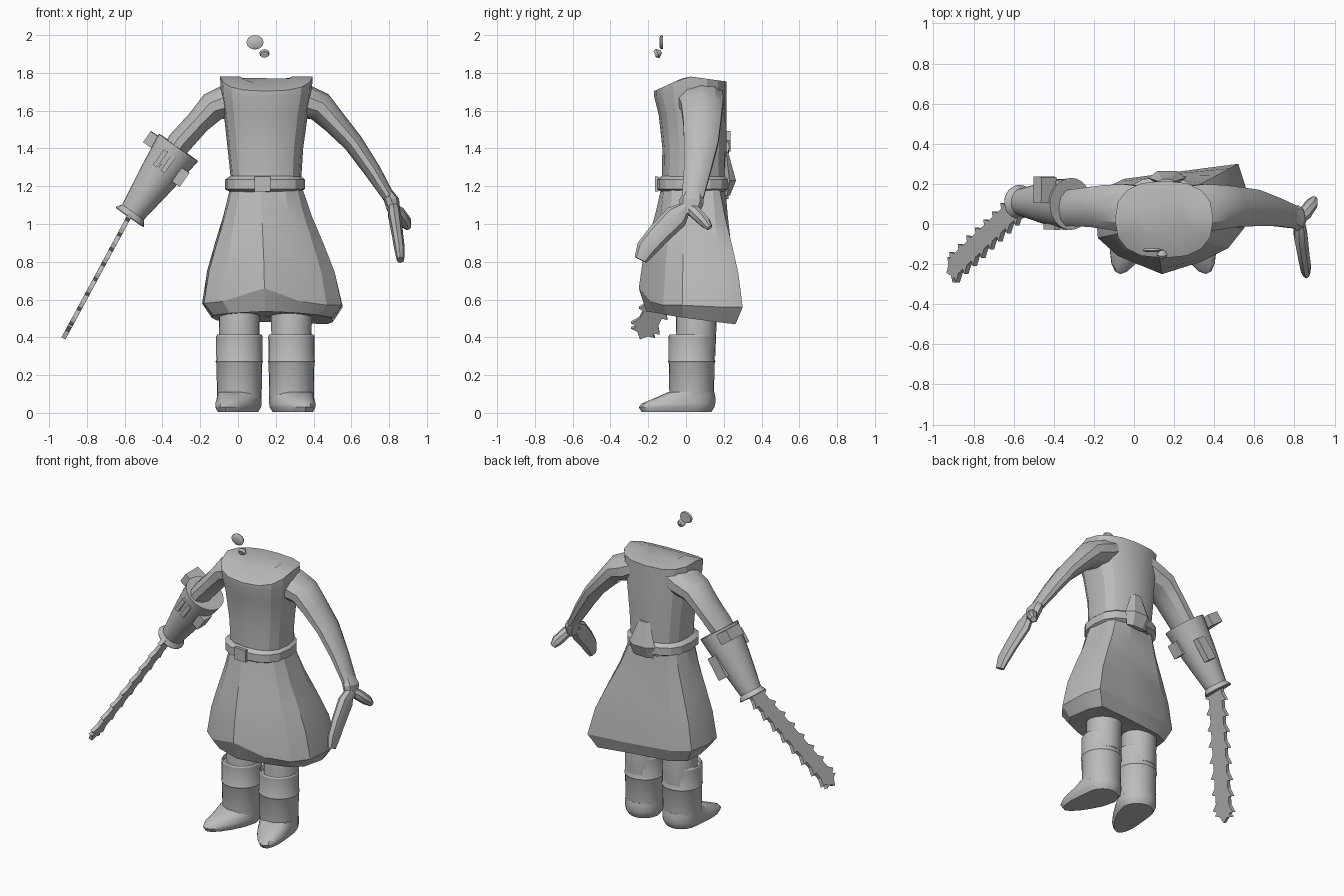
import bpy, bmesh, math
from mathutils import Vector

cube = bpy.data.objects.get("Cube")
if cube:
    bpy.data.objects.remove(cube, do_unlink=True)

grey = bpy.data.materials.new("plain_grey")
grey.use_nodes = True
grey.diffuse_color = (0.5, 0.5, 0.5, 1)
grey.node_tree.nodes["Principled BSDF"].inputs["Base Color"].default_value = grey.diffuse_color
MID = 0.145  # body centre line in x


def finish(name, bm, angle=25):
    bmesh.ops.recalc_face_normals(bm, faces=bm.faces)
    mesh = bpy.data.meshes.new(name)
    bm.to_mesh(mesh)
    bm.free()
    mesh.materials.append(grey)
    ob = bpy.data.objects.new(name, mesh)
    bpy.context.collection.objects.link(ob)
    bpy.ops.object.select_all(action='DESELECT')
    ob.select_set(True)
    bpy.context.view_layer.objects.active = ob
    bpy.ops.object.shade_smooth_by_angle(angle=math.radians(angle))
    return ob


def loft(name, rings, angle=25, caps=True):
    bm = bmesh.new()
    loops = [[bm.verts.new(p) for p in ring] for ring in rings]
    n = len(loops[0])
    for a, b in zip(loops, loops[1:]):
        for i in range(n):
            j = (i + 1) % n
            bm.faces.new((a[i], a[j], b[j], b[i]))
    if caps:
        bm.faces.new(loops[0])
        bm.faces.new(loops[-1])
    return finish(name, bm, angle)


def oval(x0, x1, y0, y1, z, n=16, power=0.8, tilt=0.0):
    """Rounded horizontal ring filling the given bounds."""
    pts = []
    for i in range(n):
        a = 2 * math.pi * i / n
        c, s = math.cos(a), math.sin(a)
        c, s = (math.copysign(abs(v) ** power, v) for v in (c, s))
        pts.append(Vector(((x0 + x1) / 2 + c * (x1 - x0) / 2,
                           (y0 + y1) / 2 + s * (y1 - y0) / 2, z - tilt * s)))
    return pts


def tube(name, stations, n=10, angle=30, hint=(0, 1, 0)):
    """Stations are (centre, half width across, half width along hint)."""
    rings = []
    pts = [Vector(s[0]) for s in stations]
    for k, (_, a, b) in enumerate(stations):
        d = (pts[min(k + 1, len(pts) - 1)] - pts[max(k - 1, 0)]).normalized()
        u = d.cross(Vector(hint)).normalized()
        v = u.cross(d)
        rings.append([pts[k] + u * a * math.cos(t) + v * b * math.sin(t)
                      for t in (2 * math.pi * i / n for i in range(n))])
    return loft(name, rings, angle)


def block(name, centre, axes, size):
    bm = bmesh.new()
    bmesh.ops.create_cube(bm, size=1)
    for v in bm.verts:
        v.co = Vector(centre) + sum((ax * s * c for ax, s, c in zip(axes, size, v.co)), Vector())
    return finish(name, bm)


# Torso with a sloping closed neckline
torso = [oval(-0.03, 0.33, -0.13, 0.21, 1.16), oval(-0.055, 0.345, -0.125, 0.215, 1.4),
         oval(-0.075, 0.37, -0.145, 0.215, 1.58), oval(-0.09, 0.39, -0.17, 0.215, 1.68)]
for f in (1.0, 0.55):
    ring = oval(MID - 0.24 * f, MID + 0.25 * f, 0.03 - 0.2 * f, 0.03 + 0.185 * f, 1.78)
    for p in ring:
        p.z -= 0.45 * max(0, -p.y) + 0.14 * max(0, p.y - 0.03)
    torso.append(ring)
loft("torso", torso)

# Flared skirt: an uneven hem outline scaled up to the waist
hem = [(-0.18, -0.07, 0.58), (-0.08, -0.16, 0.59), (0.14, -0.25, 0.66), (0.33, -0.19, 0.59),
       (0.47, -0.12, 0.57), (0.55, -0.02, 0.57), (0.555, 0.19, 0.56), (0.52, 0.3, 0.56),
       (0.25, 0.265, 0.56), (-0.05, 0.225, 0.57), (-0.16, 0.17, 0.58), (-0.19, 0.05, 0.58)]
waist = []
for x, y, z in hem:
    a = math.atan2((y - 0.03) / 0.26, (x - 0.18) / 0.37)
    c, s = (math.copysign(abs(v) ** 0.8, v) for v in (math.cos(a), math.sin(a)))
    waist.append(Vector((0.15 + 0.19 * c, 0.04 + 0.17 * s, 1.2)))
skirt = []
for t, flare in ((0, 0), (0.25, 0.25), (0.48, 0.54), (0.72, 0.82), (1, 1)):
    ring = []
    for w, h in zip(waist, hem):
        p = w.lerp(Vector(h), flare)
        p.z = w.z + (h[2] - w.z) * t
        ring.append(p)
    skirt.append(ring)
for k, drop in ((0.86, 0), (0.5, 0.01)):
    skirt.append([Vector((0.17 + (x - 0.17) * k, 0.03 + (y - 0.03) * k,
                          0.515 - 0.13 * (y + 0.05) * k - 0.03 * max(0, x - 0.3) + drop)) for x, y, _ in hem])
loft("skirt", skirt, 20)

# Belt, buckle and rear knot
loft("belt", [oval(-0.04, 0.33, -0.13, 0.21, 1.17), oval(-0.07, 0.355, -0.155, 0.235, 1.185),
              oval(-0.07, 0.355, -0.155, 0.235, 1.235), oval(-0.04, 0.33, -0.13, 0.21, 1.255)])
XYZ = (Vector((1, 0, 0)), Vector((0, 1, 0)), Vector((0, 0, 1)))
block("buckle", (0.13, -0.155, 1.212), XYZ, (0.085, 0.02, 0.08))
loft("belt_back_point", [oval(0.09, 0.24, 0.2, 0.235, 1.15, 6, 1), oval(0.07, 0.26, 0.19, 0.27, 1.23, 6, 1),
                         oval(0.12, 0.2, 0.2, 0.225, 1.38, 6, 1)])

# Arms, mirrored about the shoulder line
for side, name, slim in ((1, "left_arm", 1), (-1, "right_arm", 1.25)):
    path = [((0.12, 0.07, 1.69), 0.075, 0.125), ((0.2, 0.08, 1.65), 0.09, 0.125),
            ((0.285, 0.085, 1.62), 0.08, 0.115), ((0.36, 0.085, 1.54), 0.065, 0.105),
            ((0.46, 0.08, 1.43), 0.053 * slim, 0.095), ((0.56, 0.06, 1.285), 0.045, 0.075),
            ((0.65, 0.035, 1.14), 0.032, 0.06)]
    path = path if side > 0 else path[:-1]
    tube(name, [((0.15 + side * c[0], c[1], c[2]), a, b) for c, a, b in path])

# Open left hand: wrist, fingers and thumb
tube("left_wrist", [((0.79, 0.04, 1.165), 0.03, 0.05), ((0.815, 0.03, 1.12), 0.04, 0.065),
                    ((0.83, 0.015, 1.05), 0.03, 0.05)], 8)
tube("left_fingers", [((0.825, 0.0, 1.09), 0.03, 0.03), ((0.83, -0.05, 1.04), 0.035, 0.065),
                      ((0.845, -0.15, 0.94), 0.03, 0.06), ((0.855, -0.21, 0.87), 0.028, 0.055),
                      ((0.86, -0.24, 0.81), 0.02, 0.035)], 8)
tube("left_thumb", [((0.8, 0.0, 1.1), 0.025, 0.025), ((0.85, 0.05, 1.06), 0.035, 0.035),
                    ((0.885, 0.1, 1.01), 0.035, 0.03), ((0.9, 0.125, 0.98), 0.018, 0.018)], 8)

# Tapered saw housing worn on the right arm, hollow at the elbow end
top, low = Vector((-0.315, 0.1, 1.405)), Vector((-0.575, 0.11, 1.035))
axis = (low - top).normalized()
out = axis.cross(Vector((0, 1, 0))).normalized()
back = out.cross(axis)
tube("saw_housing", [(top + axis * 0.05, 0.09, 0.09), (top, 0.115, 0.115), (top, 0.127, 0.13),
                     (top + axis * 0.2, 0.103, 0.107), (low - axis * 0.035, 0.07, 0.07),
                     (low - axis * 0.005, 0.09, 0.085), (low, 0.088, 0.083)], 24)
FRAME = (axis, out, back)


def on_housing(name, along, across, depth, size):
    block(name, top + axis * along + out * across + back * depth, FRAME, size)


up = 1 if out.z > 0 else -1
on_housing("housing_handle", 0.05, up * 0.125, 0.07, (0.07, 0.09, 0.13))
on_housing("housing_side_box", 0.12, -up * 0.1, -0.05, (0.09, 0.05, 0.08))
on_housing("housing_rear_box", 0.2, -up * 0.05, 0.1, (0.15, 0.07, 0.04))
for k in (-0.025, 0.025):
    on_housing("housing_vent", 0.1, up * (0.02 + k), -0.115, (0.1, 0.026, 0.03))

# Toothed blade: half outline mirrored, then given thickness
start, tip = Vector((-0.565, 0.1, 1.06)), Vector((-0.905, -0.225, 0.43))
run = (tip - start).normalized()
normal = Vector((0.88, 0, -0.47))
wide = normal.cross(run).normalized()
length = (tip - start).length
half = []
TEETH = 8
for i in range(TEETH):
    s = length * (i + 0.3) / TEETH
    half += [(s, 0.054), (s + 0.045, 0.083), (s + 0.05, 0.054)]
half += [(length - 0.01, 0.05), (length + 0.005, 0.07), (length + 0.01, 0.03)]
outline = [(0, 0.05)] + half + [(length + 0.045, 0)]
outline += [(s, -w) for s, w in reversed(half)] + [(0, -0.05)]
loft("saw_blade", [[start + run * s + wide * w + normal * h for s, w in outline] for h in (-0.012, 0.012)])

# Legs, tall boots and splayed feet
for side, word in ((-1, "right"), (1, "left")):
    cx = MID + side * 0.138

    def ring(r, z, cy=0.03):
        return oval(cx - r, cx + r, cy - r, cy + r, z, 24, 1)

    loft(word + "_leg", [ring(0.105, 0.3, 0.05), ring(0.108, 0.505, 0.055), ring(0.1, 0.56, 0.055)])
    loft(word + "_boot", [ring(0.11, 0.39), ring(0.117, 0.415), ring(0.123, 0.405), ring(0.122, 0.28),
                          ring(0.126, 0.272), ring(0.121, 0.262), ring(0.118, 0.08)], 30)
    foot = []
    for z, front, rear, r in ((0.005, -0.235, 0.135, 0.1), (0.03, -0.25, 0.15, 0.115), (0.05, -0.235, 0.155, 0.118),
                              (0.085, -0.15, 0.155, 0.118), (0.11, -0.095, 0.15, 0.118)):
        loop = oval(cx - r, cx + r, -1, 1, z, 20, 1)
        for p in loop:
            p.y = 0.03 + (p.y * (rear - 0.03) if p.y > 0 else -p.y * (front - 0.03))
            reach = max(0, 0.0 - p.y)
            p.x = cx + (p.x - cx) * (1 - 0.5 * reach) + side * 0.3 * reach
        foot.append(loop)
    loft(word + "_foot", foot, 35)

# Small loose disc and cone floating above the neck
tube("loose_disc", [((0.09, -0.14, 1.962), 0.03, 0.026), ((0.09, -0.133, 1.962), 0.045, 0.038),
                    ((0.09, -0.122, 1.962), 0.04, 0.034)], 16, hint=(0, 0, 1))
tube("loose_cone", [((0.14, -0.165, 1.897), 0.022, 0.018), ((0.14, -0.15, 1.903), 0.027, 0.025),
                    ((0.14, -0.13, 1.912), 0.008, 0.008)], 12, hint=(0, 0, 1))
